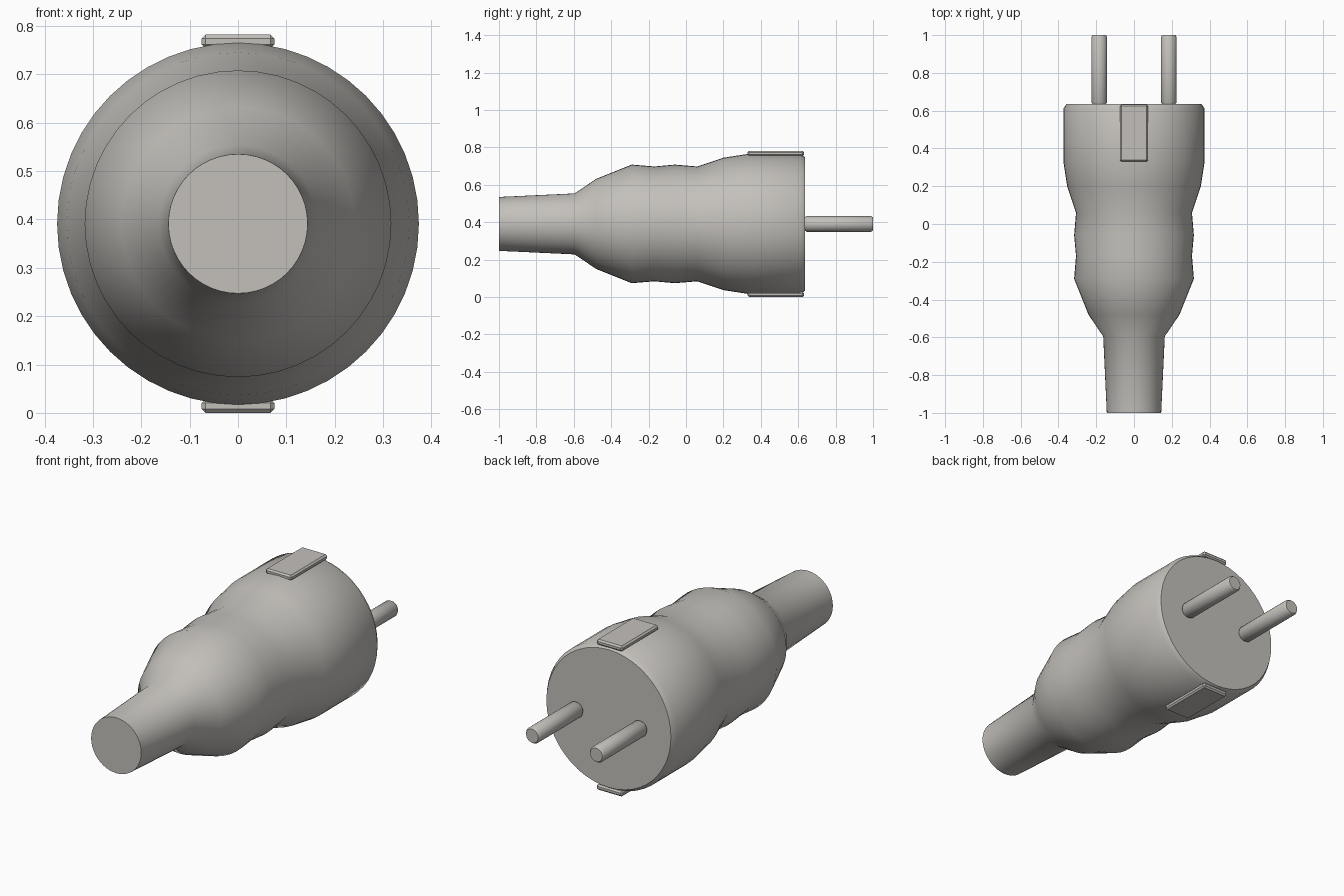
import bpy, bmesh, math
from mathutils import Matrix, Vector

cube = bpy.data.objects.get("Cube")
if cube:
    bpy.data.objects.remove(cube, do_unlink=True)

CENTRE = 0.391  # height of the plug's axis

grey = bpy.data.materials.new("warm_grey")
colour = (0.55, 0.53, 0.50, 1)
grey.diffuse_color = colour
grey.use_nodes = True
grey.node_tree.nodes["Principled BSDF"].inputs["Base Color"].default_value = colour


def finish(bm, name, angle):
    bmesh.ops.recalc_face_normals(bm, faces=bm.faces)
    mesh = bpy.data.meshes.new(name)
    bm.to_mesh(mesh)
    bm.free()
    mesh.materials.append(grey)
    obj = bpy.data.objects.new(name, mesh)
    bpy.context.collection.objects.link(obj)
    bpy.ops.object.select_all(action="DESELECT")
    obj.select_set(True)
    bpy.context.view_layer.objects.active = obj
    bpy.ops.object.shade_smooth_by_angle(angle=math.radians(angle))
    return obj


def turned(name, profile, sides, x=0, angle=40):
    """Closed solid turned around the y axis from (y, radius) points."""
    bm = bmesh.new()
    rings = []
    for y, r in profile:
        turns = [2 * math.pi * i / sides for i in range(sides)]
        rings.append([bm.verts.new((x + r * math.sin(t), y, CENTRE + r * math.cos(t)))
                      for t in turns])
    for a, b in zip(rings, rings[1:]):
        for i in range(sides):
            j = (i + 1) % sides
            bm.faces.new((a[i], a[j], b[j], b[i]))
    bm.faces.new(rings[0])
    bm.faces.new(rings[-1])
    return finish(bm, name, angle)


# Body: cable sleeve, ribbed grip and wide head
turned("plug_body", [(-1, 0.144), (-0.595, 0.163), (-0.48, 0.241), (-0.29, 0.317),
                     (-0.17, 0.307), (-0.06, 0.317), (0.06, 0.307), (0.20, 0.354),
                     (0.33, 0.374), (0.61, 0.374), (0.635, 0.358)], 48)

# Contact pins with bevelled ends
for side, x in (("left", 0.184), ("right", -0.184)):
    turned(side + "_pin", [(0.635, 0.036), (0.645, 0.042), (0.99, 0.042), (1.0, 0.035)],
           24, x)

# Raised bevelled tabs above and below the head
for side, z in (("top", 0.768), ("bottom", 0.014)):
    bm = bmesh.new()
    bmesh.ops.create_cube(bm, size=1, matrix=Matrix.LocRotScale(
        Vector((0, 0.481, z)), None, Vector((0.15, 0.302, 0.028))))
    bmesh.ops.bevel(bm, geom=bm.edges[:], offset=0.008, segments=1, affect="EDGES")
    finish(bm, side + "_tab", 30)
